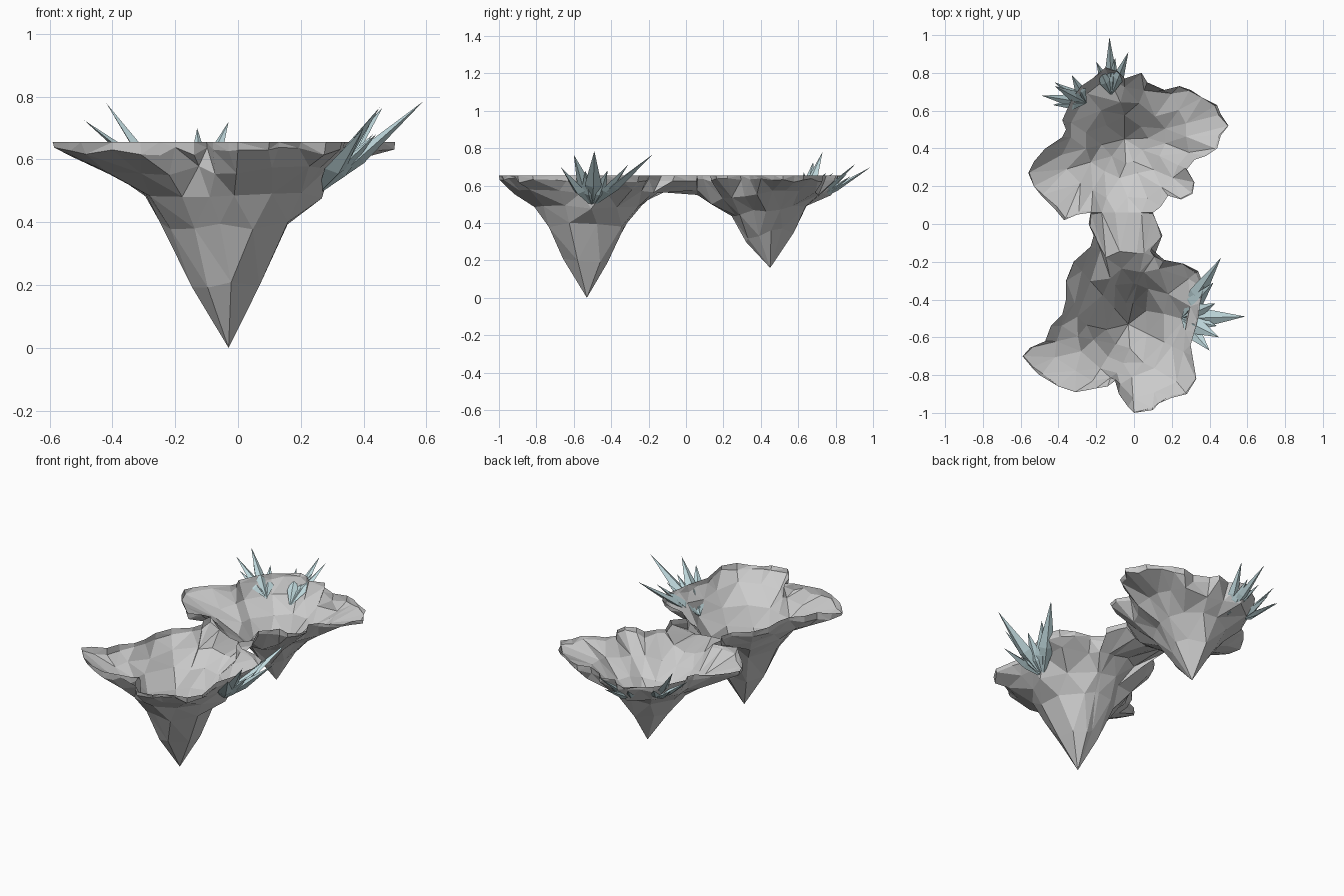
import bpy, bmesh, math, random
from mathutils import Vector

if "Cube" in bpy.data.objects:
    bpy.data.objects.remove(bpy.data.objects["Cube"])

random.seed(4)
RIM_TOP = 0.655


def finish(bm, name, mat=None):
    me = bpy.data.meshes.new(name)
    bm.to_mesh(me)
    bm.free()
    ob = bpy.data.objects.new(name, me)
    bpy.context.collection.objects.link(ob)
    if mat:
        me.materials.append(mat)
    return ob


def island(name, apex, outline, seam, profile, sag=0.0):
    """Open faceted shell: rings of growing detail from apex to a ragged rim.
    seam = (x, y, z) points where the bridge joins (no lip there)."""
    bm = bmesh.new()
    ax, ay, az = apex
    pts = [(x, y, None) for x, y in outline] + list(seam)
    n = len(pts)
    rings = []
    for radius, z, step in profile:
        made, ring = {}, []
        for i in range(n):
            k = i // step * step
            if k not in made:
                dx, dy = pts[k][0] - ax, pts[k][1] - ay
                R = math.hypot(dx, dy)
                r = min(radius * random.uniform(0.9, 1.08), R * 0.86)
                zz = z + random.uniform(-.015, .015) - sag * max(0, -dy / R)
                made[k] = bm.verts.new((ax + dx / R * r, ay + dy / R * r, zz))
            ring.append(made[k])
        rings.append(ring)
    # ragged lower edge and flat upper edge of the rim
    low, top = [], []
    for x, y, z in pts:
        if z is None:
            s = random.uniform(0.965, 1.0)
            low.append(bm.verts.new((ax + (x - ax) * s, ay + (y - ay) * s,
                                     random.uniform(0.612, 0.64))))
            top.append(bm.verts.new((x, y, RIM_TOP)))
        else:
            low.append(bm.verts.new((x, y, z)))
            top.append(None)
    rings.append(low)
    tip = bm.verts.new(apex)

    def face(vs):
        vs = list(dict.fromkeys(vs))
        if len(vs) > 2:
            bm.faces.new(vs)

    for i in range(n):
        j = (i + 1) % n
        face([tip, rings[0][j], rings[0][i]])
        for a, b in zip(rings, rings[1:]):
            face([a[i], a[j], b[j], b[i]])
        face([v for v in (low[i], low[j], top[j], top[i]) if v])
    bmesh.ops.triangulate(bm, faces=bm.faces[:])
    bmesh.ops.recalc_face_normals(bm, faces=bm.faces[:])
    return finish(bm, name)


def crystals(name, base, tips, mat, width=0.045):
    """Fan of four-sided spikes growing from one point."""
    bm = bmesh.new()
    b = Vector(base)
    for t in tips:
        d = Vector(t) - b
        side = d.cross(Vector((0, 0, 1))).normalized()
        up = side.cross(d).normalized()
        mid = b + d * 0.4
        ring = [bm.verts.new(mid + o) for o in
                (side * width, up * width * .5, -side * width, -up * width * .5)]
        v0, v1 = bm.verts.new(b), bm.verts.new(t)
        for i in range(4):
            bm.faces.new((v0, ring[(i + 1) % 4], ring[i]))
            bm.faces.new((v1, ring[i], ring[(i + 1) % 4]))
    bmesh.ops.recalc_face_normals(bm, faces=bm.faces[:])
    return finish(bm, name, mat)


# seam shared by both islands at the end of the bridge
seam = [(-.17, .06, .59), (-.1, .06, .56), (-.03, .06, .55), (.04, .06, .575)]

# front island including the bridge, clockwise from the bridge's right end
front = [(.10, .06), (.12, .01), (.15, -.06), (.09, -.13), (.16, -.19),
         (.26, -.21), (.34, -.25), (.37, -.33), (.35, -.42), (.34, -.50),
         (.32, -.57), (.30, -.64), (.31, -.70), (.33, -.82), (.28, -.90),
         (.20, -.92), (.13, -.95), (.10, -.985), (0, -1), (-.03, -.97),
         (-.08, -.90), (-.10, -.83), (-.14, -.86), (-.2, -.87), (-.25, -.88),
         (-.31, -.89), (-.40, -.86), (-.50, -.80), (-.54, -.76), (-.59, -.70),
         (-.55, -.655), (-.47, -.62), (-.44, -.54), (-.38, -.48), (-.36, -.40),
         (-.36, -.30), (-.32, -.20), (-.23, -.12), (-.21, -.05), (-.24, 0),
         (-.23, .06)]
island("front_island", (-.03, -.53, 0), front, seam,
       [(.12, .2, 6), (.205, .39, 4), (.285, .49, 3), (.41, .565, 2)])

# back island, counter-clockwise from the bridge's right end
back = [(.10, .06), (.14, .09), (.18, .15), (.25, .13), (.31, .16), (.32, .22),
        (.28, .29), (.32, .34), (.38, .36), (.44, .40), (.46, .47), (.50, .52),
        (.46, .58), (.44, .63), (.36, .67), (.30, .71), (.24, .73), (.16, .71),
        (.07, .75), (.04, .80), (-.05, .77), (-.09, .81), (-.15, .83),
        (-.22, .77), (-.28, .73), (-.33, .66), (-.38, .55), (-.36, .50),
        (-.38, .46), (-.47, .40), (-.53, .33), (-.56, .27), (-.53, .20),
        (-.49, .15), (-.42, .08), (-.37, .02), (-.30, .05), (-.23, .06)]
island("back_island", (-.05, .45, .16), back, seam,
       [(.12, .36, 5), (.21, .48, 3), (.34, .56, 2)], sag=.05)

# pale blue crystal clusters
ice = bpy.data.materials.new("ice")
ice.diffuse_color = (.53, .70, .73, 1)
ice.use_nodes = True
ice.node_tree.nodes["Principled BSDF"].inputs["Base Color"].default_value = ice.diffuse_color
crystals("side_crystals", (.25, -.50, .485),
         [(.59, -.49, .785), (.46, -.18, .765), (.42, -.31, .71),
          (.45, -.60, .765), (.40, -.67, .70), (.43, -.42, .68),
          (.44, -.54, .68)], ice)
crystals("back_crystals", (-.12, .68, .51),
         [(-.13, .99, .70), (-.03, .91, .72), (-.20, .86, .66),
          (-.10, .88, .65)], ice, .03)
crystals("left_crystals", (-.25, .64, .54),
         [(-.42, .73, .78), (-.49, .68, .725), (-.43, .63, .67),
          (-.33, .79, .67), (-.42, .75, .67)], ice, .03)
